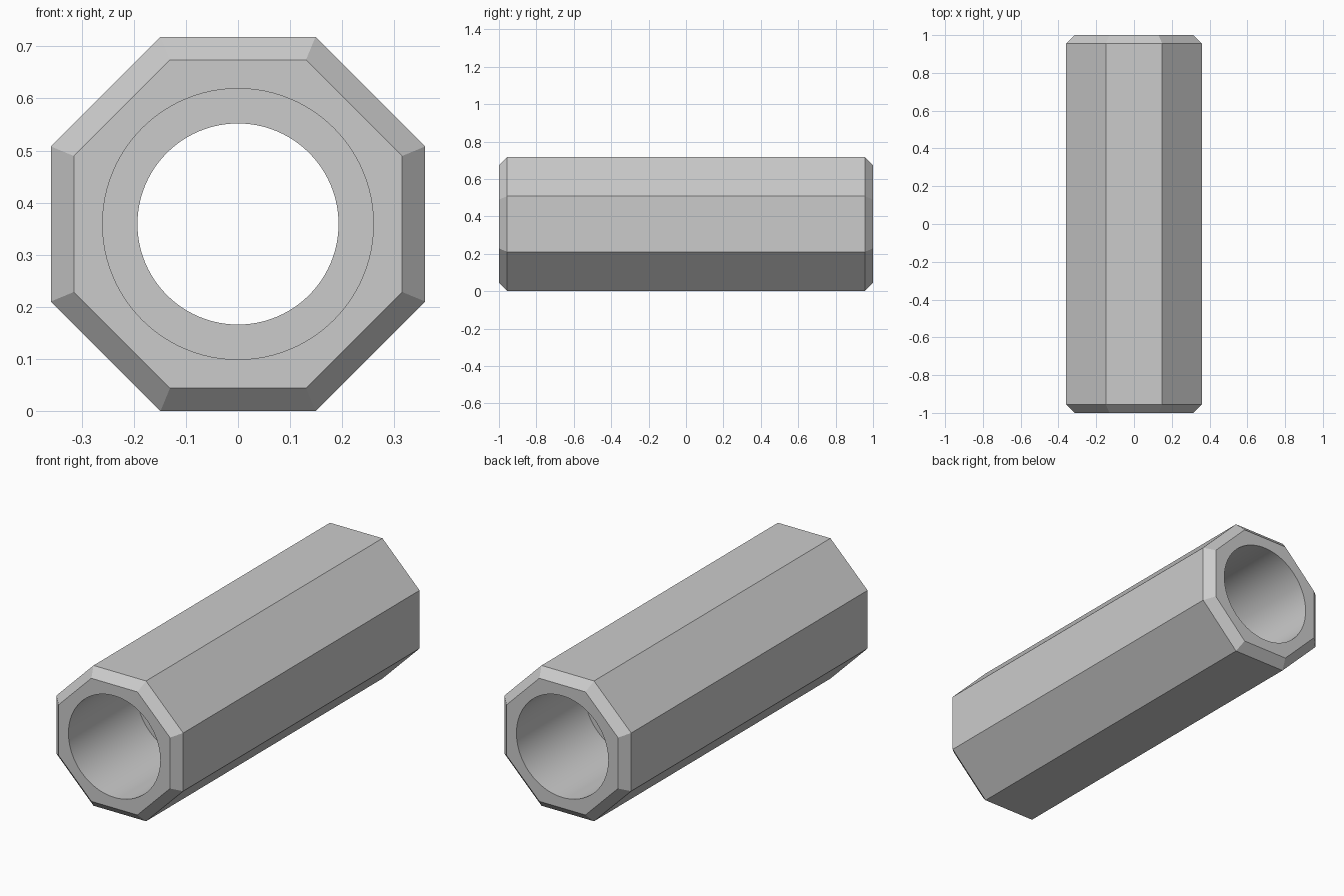
import bpy, bmesh
from math import pi, sin, cos

default = bpy.data.objects.get("Cube")
if default:
    bpy.data.objects.remove(default, do_unlink=True)

FLAT = 0.359        # centre to flat side
CHAMFER = 0.044
BORE = 0.26         # wide bore at each end
NECK = 0.193        # narrow bore in the middle
STEP = 0.45         # where the bore narrows

grey = bpy.data.materials.new("plain grey")
grey.use_nodes = True
colour = (0.6, 0.6, 0.6, 1)
grey.diffuse_color = colour
grey.node_tree.nodes["Principled BSDF"].inputs["Base Color"].default_value = colour


def loft(name, rings, sides, turn=0.0):
    """Closed solid along y through rings of (y, radius)."""
    bm = bmesh.new()
    loops = []
    for y, r in rings:
        angles = [turn + 2 * pi * i / sides for i in range(sides)]
        loops.append([bm.verts.new((r * cos(a), y, FLAT + r * sin(a))) for a in angles])
    for a, b in zip(loops, loops[1:]):
        for i in range(sides):
            j = (i + 1) % sides
            bm.faces.new((a[i], a[j], b[j], b[i]))
    bm.faces.new(loops[0])
    bm.faces.new(loops[-1])
    bmesh.ops.recalc_face_normals(bm, faces=bm.faces)
    mesh = bpy.data.meshes.new(name)
    bm.to_mesh(mesh)
    bm.free()
    mesh.materials.append(grey)
    obj = bpy.data.objects.new(name, mesh)
    bpy.context.collection.objects.link(obj)
    return obj


def mirrored(half):
    return half + [(-y, r) for y, r in reversed(half)]


# Octagonal body with chamfered ends
corner = 1 / cos(pi / 8)
body = loft("octagonal_tube",
            mirrored([(-1, (FLAT - CHAMFER) * corner), (CHAMFER - 1, FLAT * corner)]),
            8, pi / 8)

# Stepped round bore
bore = loft("bore_cutter", mirrored([(-1.1, BORE), (-STEP, BORE), (-STEP, NECK)]), 96)
bore.hide_render = True

cut = body.modifiers.new("bore", 'BOOLEAN')
cut.operation = 'DIFFERENCE'
cut.solver = 'EXACT'
cut.object = bore

bpy.ops.object.select_all(action='DESELECT')
body.select_set(True)
bpy.context.view_layer.objects.active = body
bpy.ops.object.modifier_apply(modifier=cut.name)
bpy.data.objects.remove(bore, do_unlink=True)

# Smooth bore, crisp flats
bpy.ops.object.shade_smooth_by_angle(angle=pi / 6)
